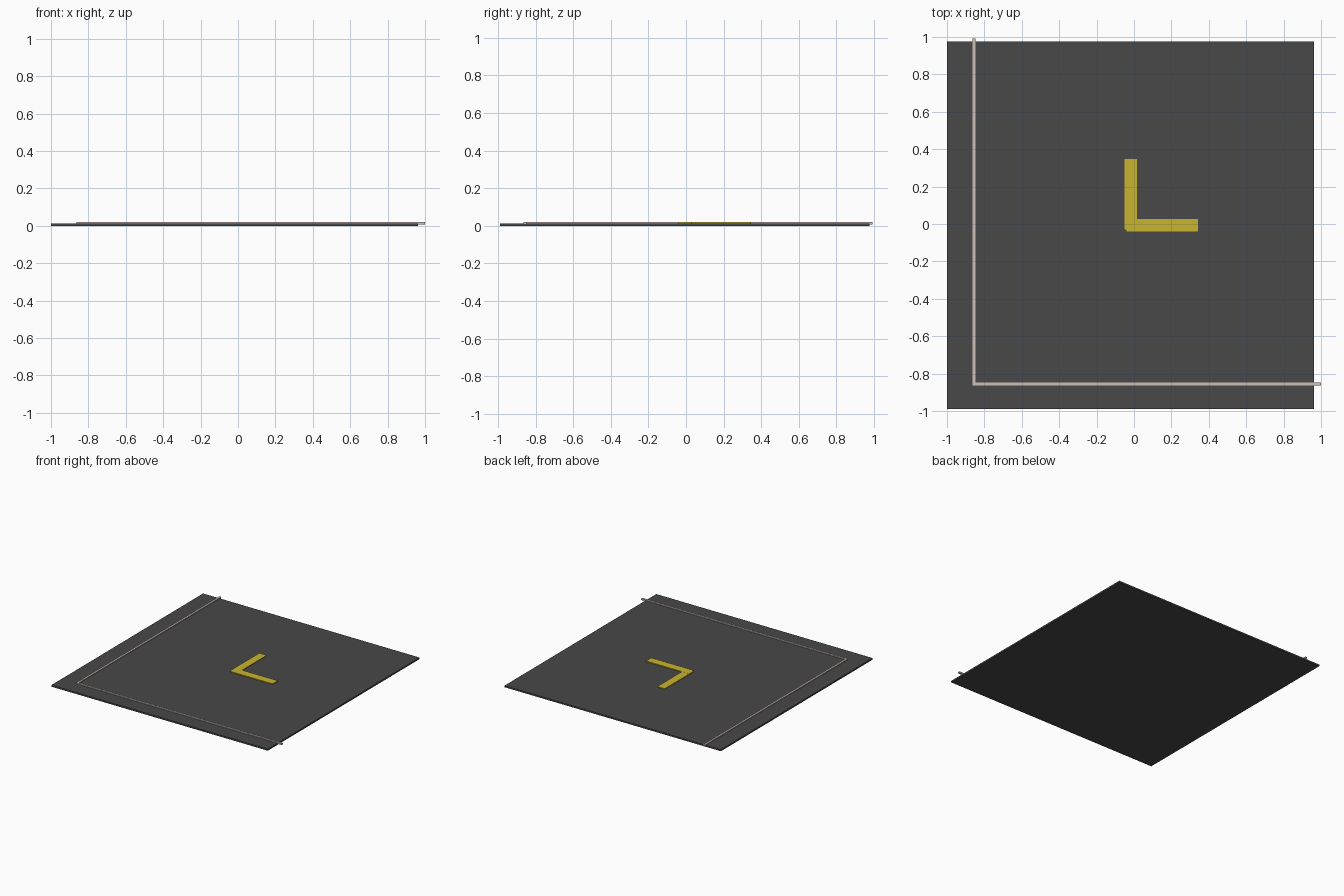
import bpy, bmesh

if "Cube" in bpy.data.objects:
    bpy.data.objects.remove(bpy.data.objects["Cube"])


def material(name, color):
    m = bpy.data.materials.new(name)
    m.diffuse_color = (*color, 1)
    m.use_nodes = True
    m.node_tree.nodes["Principled BSDF"].inputs["Base Color"].default_value = m.diffuse_color
    return m


def box(name, x, y, z, mat):
    """Axis-aligned box from (min, max) ranges."""
    bm = bmesh.new()
    bmesh.ops.create_cube(bm, size=1)
    for v in bm.verts:
        v.co = [r[0] if c < 0 else r[1] for c, r in zip(v.co, (x, y, z))]
    me = bpy.data.meshes.new(name)
    bm.to_mesh(me)
    bm.free()
    ob = bpy.data.objects.new(name, me)
    bpy.context.collection.objects.link(ob)
    me.materials.append(mat)
    return ob


asphalt = material("asphalt", (0.065, 0.065, 0.065))
white = material("white_paint", (0.62, 0.53, 0.49))
yellow = material("yellow_paint", (0.58, 0.46, 0.03))

# road slab
box("road_slab", (-1.0, 0.963), (-0.99, 0.976), (0, 0.013), asphalt)

# thin edge lines, meeting at the outer corner of the bend
edge_z = (0.008, 0.02)
box("edge_line_side", (-0.864, -0.848), (-0.848, 0.993), edge_z, white)
box("edge_line_front", (-0.864, 1.0), (-0.864, -0.848), edge_z, white)

# yellow centre marking, two bars forming the corner
mark_z = (0.008, 0.019)
box("centre_mark_side", (-0.05, 0.017), (-0.03, 0.347), mark_z, yellow)
box("centre_mark_front", (-0.04, 0.342), (-0.04, 0.028), (0.008, 0.0195), yellow)
